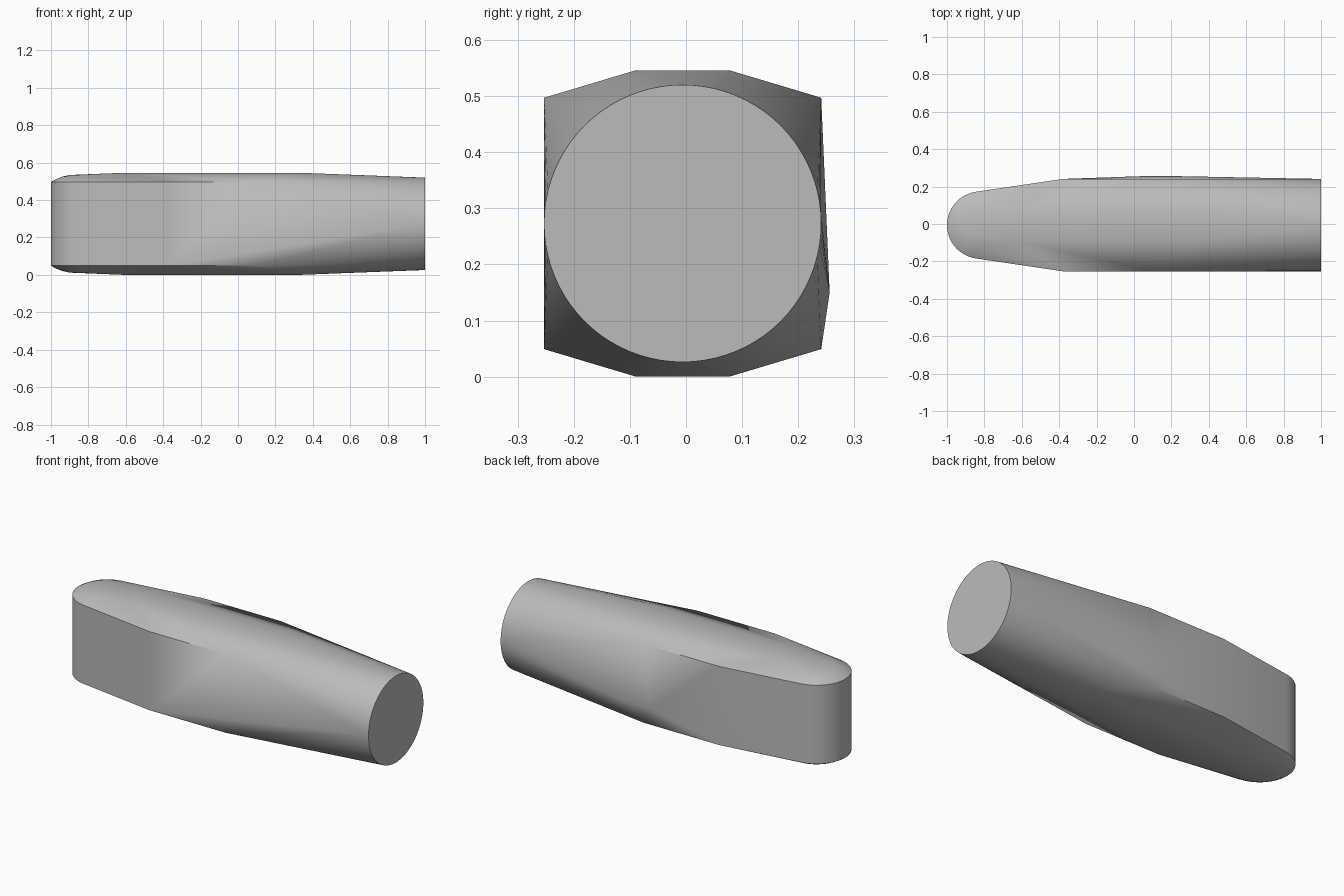
import bpy, bmesh
from math import sin, cos, pi, radians

cube = bpy.data.objects.get("Cube")
if cube:
    bpy.data.objects.remove(cube, do_unlink=True)

CY, CZ = -0.006, 0.273      # long axis of the handle
HALF_W, HALF_H = 0.247, 0.2725
EDGE = 0.224                # height of the side edges above the axis

mat = bpy.data.materials.new("plain grey")
mat.use_nodes = True
grey = (0.5, 0.5, 0.5, 1)
mat.diffuse_color = grey
mat.node_tree.nodes["Principled BSDF"].inputs["Base Color"].default_value = grey

bm = bmesh.new()


def point(x, y, z):
    bm.verts.new((x, CY + y, CZ + z))


def mirrored(x, y, z):
    for sy in (-1, 1):
        for sz in (-1, 1):
            point(x, sy * y, sz * z)


# Round butt end
for i in range(80):
    a = 2 * pi * i / 80
    point(1, HALF_W * cos(a), HALF_W * sin(a))

# Flat sides, and flat top and bottom
for x in (-0.38, 0.1):
    mirrored(x, HALF_W, EDGE)
for x in (-0.62, 0.34):
    mirrored(x, 0.085, HALF_H)

# Slight swell low on the back side
for x in (0.05, 0.22):
    point(x, 0.262, -0.123)

# Rounded nose: arcs stepping inward toward the top and bottom
for inset, z in ((0, EDGE), (0.025, 0.238), (0.06, 0.252), (0.1, 0.261)):
    r = 0.18 - inset
    for i in range(25):
        a = pi / 2 + pi * i / 24
        for s in (-1, 1):
            point(-0.82 + r * cos(a), r * sin(a), s * z)

# Skin the sections
hull = bmesh.ops.convex_hull(bm, input=bm.verts[:])
loose = {g for k in ("geom_interior", "geom_unused") for g in hull[k]
         if isinstance(g, bmesh.types.BMVert)}
bmesh.ops.delete(bm, geom=list(loose), context='VERTS')
bmesh.ops.dissolve_limit(bm, angle_limit=radians(0.1),
                         verts=bm.verts[:], edges=bm.edges[:])
bmesh.ops.recalc_face_normals(bm, faces=bm.faces[:])

mesh = bpy.data.meshes.new("handle_body")
bm.to_mesh(mesh)
bm.free()
mesh.materials.append(mat)
body = bpy.data.objects.new("handle_body", mesh)
bpy.context.collection.objects.link(body)

bpy.ops.object.select_all(action='DESELECT')
body.select_set(True)
bpy.context.view_layer.objects.active = body
bpy.ops.object.shade_smooth_by_angle(angle=radians(30))
